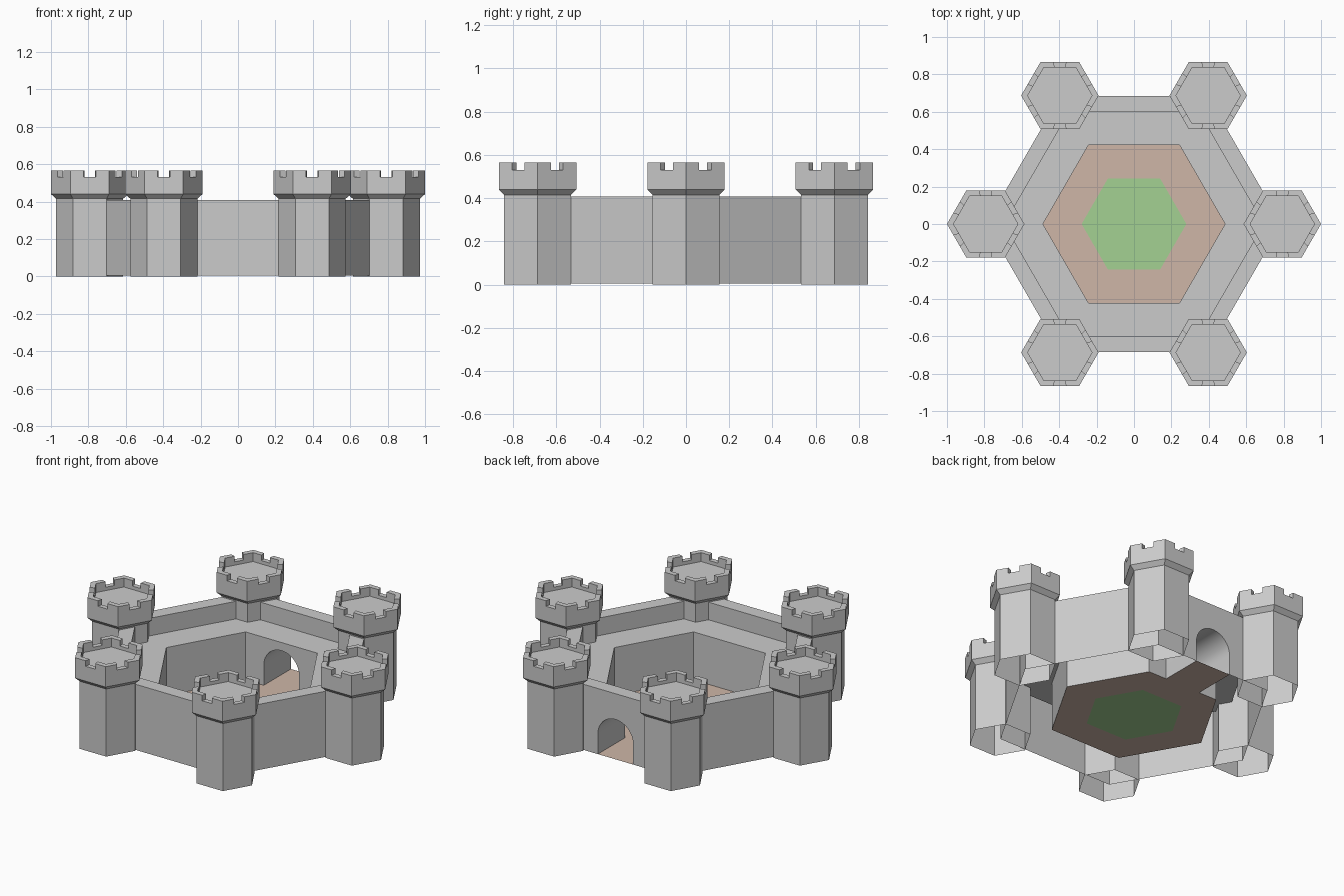
import bpy
from math import sin, cos, pi

if "Cube" in bpy.data.objects:
    bpy.data.objects.remove(bpy.data.objects["Cube"])

GATE_R, SPRING, BASE = 0.12, 0.13, 0.005


def hexagon(r, z):
    return [(r * cos(i * pi / 3), r * sin(i * pi / 3), z) for i in range(6)]


def material(name, color):
    m = bpy.data.materials.new(name)
    m.diffuse_color = color
    m.use_nodes = True
    m.node_tree.nodes["Principled BSDF"].inputs["Base Color"].default_value = m.diffuse_color
    return m


def make_mesh(name, polys):
    """Build a welded mesh from polygons given as lists of points."""
    index, verts, faces = {}, [], []
    for poly in polys:
        face = []
        for p in poly:
            key = tuple(round(c, 5) for c in p)
            if key not in index:
                index[key] = len(verts)
                verts.append(key)
            face.append(index[key])
        faces.append(face)
    me = bpy.data.meshes.new(name)
    me.from_pydata(verts, [], faces)
    me.update()
    return me


def add(name, me, loc=(0, 0, 0), mat=None):
    ob = bpy.data.objects.new(name, me)
    ob.location = loc
    if mat:
        me.materials.append(mat)
    bpy.context.collection.objects.link(ob)
    return ob


def loft(rings):
    """Quads between successive hexagon rings."""
    return [[a[i], a[(i + 1) % 6], b[(i + 1) % 6], b[i]]
            for a, b in zip(rings, rings[1:]) for i in range(6)]


def lerp(a, b, t, z):
    return (a[0] + (b[0] - a[0]) * t, a[1] + (b[1] - a[1]) * t, z)


# Tower: open-bottomed shaft, flare, notched crown and recessed roof
SHAFT, CROWN, INNER = 0.179, 0.207, 0.172
FLARE_Z, CROWN_Z, ROOF_Z, NOTCH_Z, TOP_Z = 0.415, 0.44, 0.51, 0.531, 0.565
polys = loft([hexagon(SHAFT, 0), hexagon(SHAFT, FLARE_Z), hexagon(CROWN, CROWN_Z)])
polys.append(hexagon(INNER, ROOF_Z))
out, inn = hexagon(CROWN, 0), hexagon(INNER, 0)
for i in range(6):
    j = (i + 1) % 6
    for t0, t1, z in ((0, 0.34, TOP_Z), (0.34, 0.66, NOTCH_Z), (0.66, 1, TOP_Z)):
        def o(t, h):
            return lerp(out[i], out[j], t, h)

        def n(t, h):
            return lerp(inn[i], inn[j], t, h)
        polys.append([o(t0, CROWN_Z), o(t1, CROWN_Z), o(t1, z), o(t0, z)])
        polys.append([o(t0, z), o(t1, z), n(t1, z), n(t0, z)])
        polys.append([n(t0, z), n(t1, z), n(t1, ROOF_Z), n(t0, ROOF_Z)])
    # notch cheeks
    polys.append([o(0.34, NOTCH_Z), o(0.34, TOP_Z), n(0.34, TOP_Z), n(0.34, NOTCH_Z)][::-1])
    polys.append([o(0.66, NOTCH_Z), o(0.66, TOP_Z), n(0.66, TOP_Z), n(0.66, NOTCH_Z)])
tower_mesh = make_mesh("tower", polys)
for k, c in enumerate(hexagon(0.793, 0)):
    add(f"tower_{k + 1}", tower_mesh, c)

# Curtain wall: outer face, parapet, walkway, courtyard face
profile = [(0.79, BASE), (0.79, 0.408), (0.693, 0.408), (0.693, 0.30),
           (0.487, 0.30), (0.487, BASE)]
polys = loft([hexagon(r, z) for r, z in profile])
y_out, y_in = 0.79 * sin(pi / 3), 0.487 * sin(pi / 3)


def arch(y):
    curve = [(GATE_R * cos(a * pi / 16), y, SPRING + GATE_R * sin(a * pi / 16))
             for a in range(17)]
    return [(GATE_R, y, BASE)] + curve + [(-GATE_R, y, BASE)]


# cut the gate opening into the back side (index 1) of the outer and inner faces
q = polys[1]
polys[1] = [q[0]] + arch(y_out) + q[1:]
q = polys[4 * 6 + 1]
polys[4 * 6 + 1] = q[:3] + arch(y_in)[::-1] + q[3:]
add("curtain_wall", make_mesh("curtain_wall", polys))

# Gate tunnel
a, b = arch(y_out), arch(y_in)
tunnel = make_mesh("gate_tunnel", [[a[i], b[i], b[i + 1], a[i + 1]]
                                   for i in range(len(a) - 1)])
tunnel.polygons.foreach_set("use_smooth", [True] * len(tunnel.polygons))
add("gate_tunnel", tunnel)

# Courtyard dirt with gate path, and lawn
dirt = material("dirt", (0.62, 0.47, 0.39, 1))
grass = material("grass", (0.37, 0.64, 0.29, 1))
polys = loft([hexagon(0.487, BASE), hexagon(0.28, BASE)])
polys.append([(GATE_R, y_in, BASE), (GATE_R, y_out, BASE),
              (-GATE_R, y_out, BASE), (-GATE_R, y_in, BASE)])
add("courtyard_dirt", make_mesh("courtyard_dirt", polys), mat=dirt)
add("lawn", make_mesh("lawn", [hexagon(0.28, BASE)]), mat=grass)
